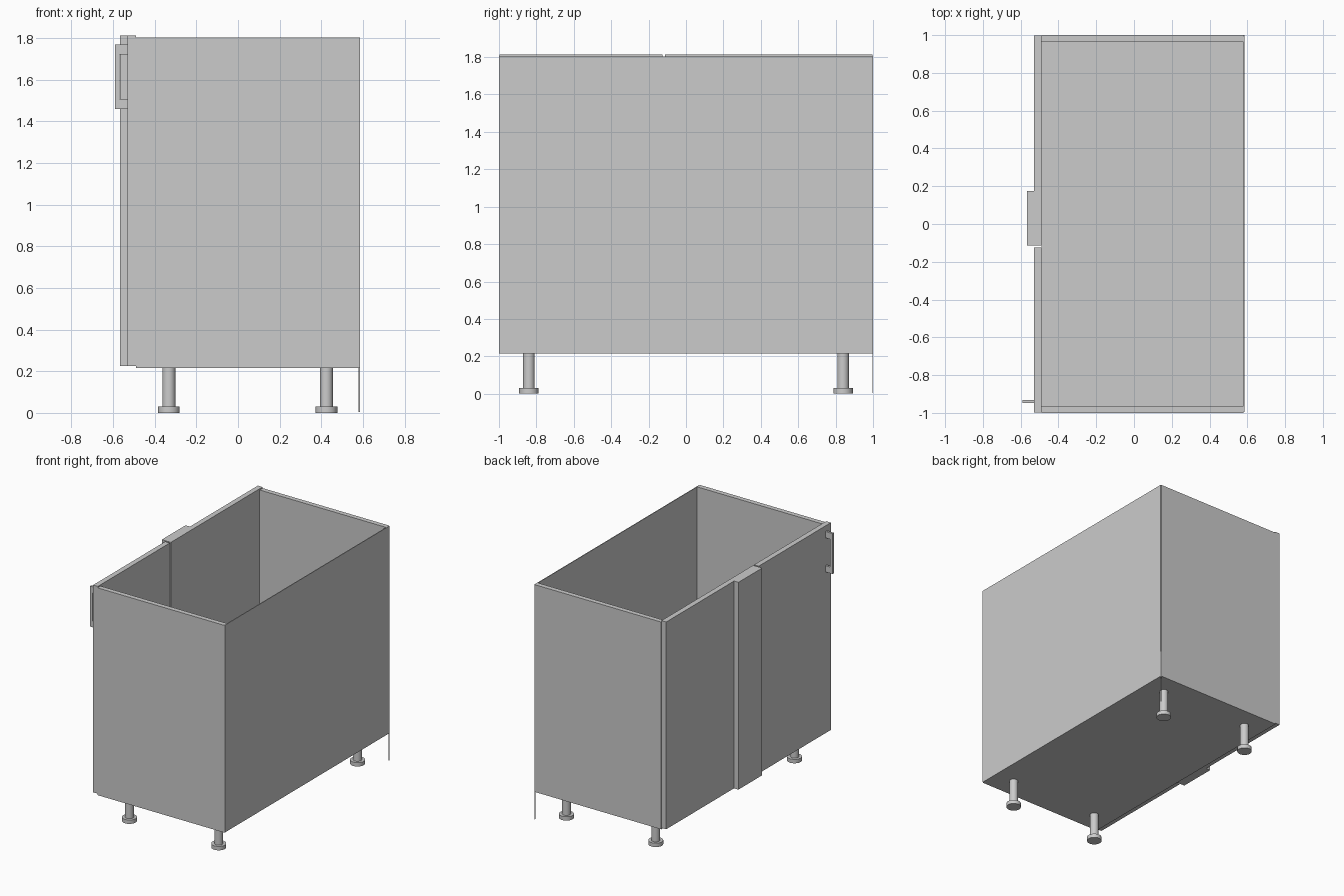
import bpy, bmesh

if "Cube" in bpy.data.objects:
    bpy.data.objects.remove(bpy.data.objects["Cube"])


def finish(name, bm):
    bmesh.ops.recalc_face_normals(bm, faces=bm.faces)
    mesh = bpy.data.meshes.new(name)
    bm.to_mesh(mesh)
    bm.free()
    ob = bpy.data.objects.new(name, mesh)
    bpy.context.collection.objects.link(ob)
    return ob


def box(name, x, y, z):
    """Box from (min, max) ranges on each axis."""
    bm = bmesh.new()
    bmesh.ops.create_cube(bm, size=1)
    for v in bm.verts:
        v.co = [r[0] if c < 0 else r[1] for c, r in zip(v.co, (x, y, z))]
    return finish(name, bm)


def lathe(name, profile, x, y, sides=32):
    """Closed turned solid from (radius, z) points."""
    from math import cos, sin, tau
    bm = bmesh.new()
    rings = [[bm.verts.new((x + r * cos(tau * i / sides), y + r * sin(tau * i / sides), z))
              for i in range(sides)] for r, z in profile]
    for a, b in zip(rings, rings[1:]):
        for i in range(sides):
            j = (i + 1) % sides
            bm.faces.new((a[i], a[j], b[j], b[i])).smooth = True
    bm.faces.new(rings[0])
    bm.faces.new(rings[-1])
    ob = finish(name, bm)
    bpy.context.view_layer.objects.active = ob
    ob.select_set(True)
    bpy.ops.object.shade_smooth_by_angle()
    ob.select_set(False)


# Carcass: two sides, floor and thin back sheet
FRONT, BACK = -0.49, 0.58
LOW, TOP = 0.215, 1.803
box("side_panel_near", (FRONT, BACK), (-1.0, -0.963), (LOW, TOP))
box("side_panel_far", (FRONT, BACK), (0.963, 1.0), (LOW, TOP))
box("floor_panel", (FRONT, BACK), (-0.963, 0.963), (LOW, LOW + 0.037))
box("back_sheet", (BACK, 0.586), (-0.995, 0.995), (LOW, TOP))

# Thin strip hanging at the rear corner
box("corner_strip", (BACK, 0.586), (0.996, 1.0), (0.005, 0.42))

# Door, fixed blind panel and the raised filler between them
box("door", (-0.53, FRONT), (-0.997, -0.125), (0.225, 1.813))
box("blind_panel", (-0.53, FRONT), (-0.113, 0.997), (0.225, 1.813))
box("filler_strip", (-0.567, -0.53), (-0.113, 0.175), (0.225, 1.813))

# Bracket handle: C profile in x-z, extruded along y
profile = [(-0.53, 1.46), (-0.59, 1.46), (-0.59, 1.77), (-0.53, 1.77),
           (-0.53, 1.722), (-0.57, 1.722), (-0.57, 1.508), (-0.53, 1.508)]
bm = bmesh.new()
face = bm.faces.new([bm.verts.new((x, -0.948, z)) for x, z in profile])
ext = bmesh.ops.extrude_face_region(bm, geom=[face])
bmesh.ops.translate(bm, vec=(0, 0.017, 0),
                    verts=[g for g in ext["geom"] if isinstance(g, bmesh.types.BMVert)])
finish("handle", bm)

# Four adjustable feet
foot = [(0.052, 0.0), (0.052, 0.03), (0.031, 0.03), (0.031, LOW)]
for xn, x in (("front", -0.332), ("back", 0.425)):
    for yn, y in (("near", -0.84), ("far", 0.84)):
        lathe(f"{xn}_{yn}_leg", foot, x, y)
